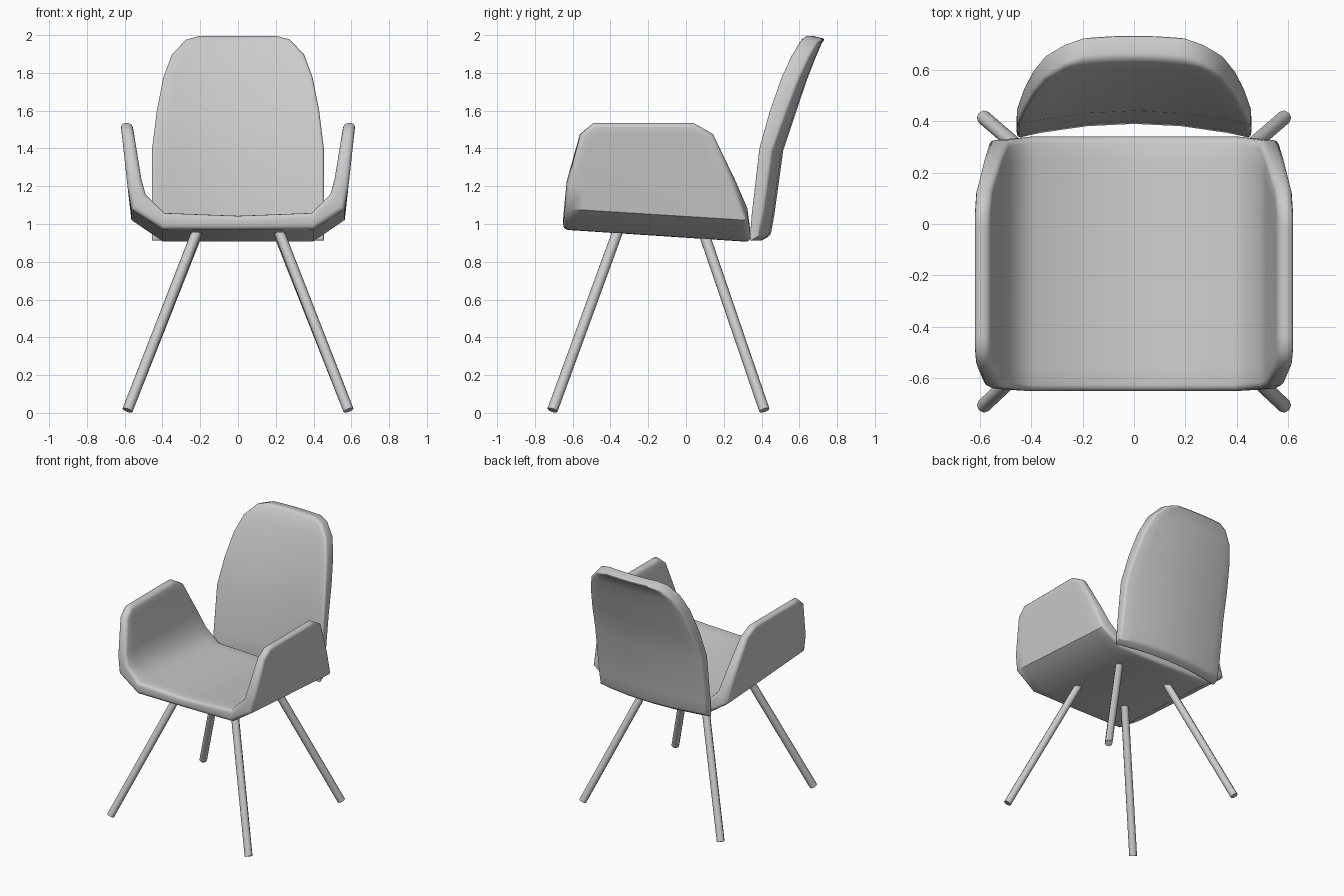
import bpy, bmesh
from mathutils import Vector

if "Cube" in bpy.data.objects:
    bpy.data.objects.remove(bpy.data.objects["Cube"])


def padded_shell(name, layer_a, layer_b, radius):
    """Join two point grids into a closed padded sheet with a rounded rim."""
    rows, cols = len(layer_a), len(layer_a[0])
    bm = bmesh.new()
    a = [[bm.verts.new(p) for p in row] for row in layer_a]
    b = [[bm.verts.new(p) for p in row] for row in layer_b]
    for g in (a, b):
        for i in range(rows - 1):
            for j in range(cols - 1):
                bm.faces.new((g[i][j], g[i + 1][j], g[i + 1][j + 1], g[i][j + 1]))
    rim = ([(0, j) for j in range(cols)] + [(i, cols - 1) for i in range(1, rows)]
           + [(rows - 1, j) for j in range(cols - 2, -1, -1)]
           + [(i, 0) for i in range(rows - 2, 0, -1)])
    for (i, j), (k, l) in zip(rim, rim[1:] + rim[:1]):
        bm.faces.new((a[i][j], a[k][l], b[k][l], b[i][j]))
    bmesh.ops.recalc_face_normals(bm, faces=bm.faces)
    # round only the two loops around the rim
    edges = [bm.edges.get((g[i][j], g[k][l])) for g in (a, b)
             for (i, j), (k, l) in zip(rim, rim[1:] + rim[:1])]
    bmesh.ops.bevel(bm, geom=edges, offset=radius, segments=3, profile=0.5,
                    affect='EDGES', clamp_overlap=True)
    return finish(name, bm, 0.8)


def finish(name, bm, angle):
    me = bpy.data.meshes.new(name)
    bm.to_mesh(me)
    bm.free()
    ob = bpy.data.objects.new(name, me)
    bpy.context.collection.objects.link(ob)
    bpy.ops.object.select_all(action='DESELECT')
    ob.select_set(True)
    bpy.context.view_layer.objects.active = ob
    bpy.ops.object.shade_smooth_by_angle(angle=angle)
    return ob


# Seat with arms: half section as (front y, back y, back drop, outer x z, inner x z)
half = [
    (-0.65, 0.34, 0.065, 0.00, 0.97, 0.00, 1.045),
    (-0.65, 0.34, 0.065, 0.40, 0.972, 0.39, 1.06),
    (-0.64, 0.325, 0.06, 0.565, 1.08, 0.49, 1.16),
    (-0.63, 0.26, 0.0, 0.585, 1.20, 0.512, 1.24),
    (-0.56, 0.14, 0.0, 0.615, 1.475, 0.55, 1.475),
    (-0.49, 0.04, 0.0, 0.622, 1.535, 0.56, 1.535),
]
section = [(-1, c) for c in half[:0:-1]] + [(1, c) for c in half]
outer, inner = [], []
for t in (0, 0.1, 0.5, 0.9, 1):
    outer.append([(s * c[3], c[0] + (c[1] - c[0]) * t, c[4] - c[2] * t) for s, c in section])
    inner.append([(s * c[5], c[0] + (c[1] - c[0]) * t, c[6] - c[2] * t) for s, c in section])
padded_shell("seat_with_arms", outer, inner, 0.025)

# Backrest: rows as (front z, rear z, half width, centre front y, thickness)
profile = [
    (0.905, 0.94, 0.455, 0.388, 0.06),
    (1.05, 1.05, 0.457, 0.40, 0.068),
    (1.40, 1.39, 0.455, 0.44, 0.075),
    (1.60, 1.585, 0.43, 0.49, 0.09),
    (1.78, 1.765, 0.395, 0.546, 0.095),
    (1.90, 1.885, 0.35, 0.593, 0.095),
    (1.98, 1.96, 0.275, 0.63, 0.09),
    (2.00, 1.98, 0.20, 0.65, 0.09),
]
front, rear = [], []
for zf, zr, w, y, th in profile:
    xs = [w * s for s in (-1, -0.8, -0.4, 0, 0.4, 0.8, 1)]
    bow = [y - 0.055 * (x / 0.455) ** 2 for x in xs]
    front.append([(x, v, zf) for x, v in zip(xs, bow)])
    rear.append([(x, v + th, zr) for x, v in zip(xs, bow)])
padded_shell("backrest", front, rear, 0.028)


# Splayed legs
def leg(name, foot, top):
    foot, top = Vector(foot), Vector(top)
    axis = top - foot
    bm = bmesh.new()
    bmesh.ops.create_cone(bm, cap_ends=True, segments=8, radius1=0.028,
                          radius2=0.028, depth=axis.length)
    rot = axis.to_track_quat('Z', 'Y').to_matrix().to_4x4()
    bm.transform(rot)
    bmesh.ops.translate(bm, verts=bm.verts, vec=(foot + top) / 2)
    finish(name, bm, 0.9)


for side, s in (("left", -1), ("right", 1)):
    leg(f"front_leg_{side}", (s * 0.585, -0.707, 0.014), (s * 0.215, -0.36, 0.965))
    leg(f"rear_leg_{side}", (s * 0.585, 0.415, 0.014), (s * 0.215, 0.095, 0.95))
